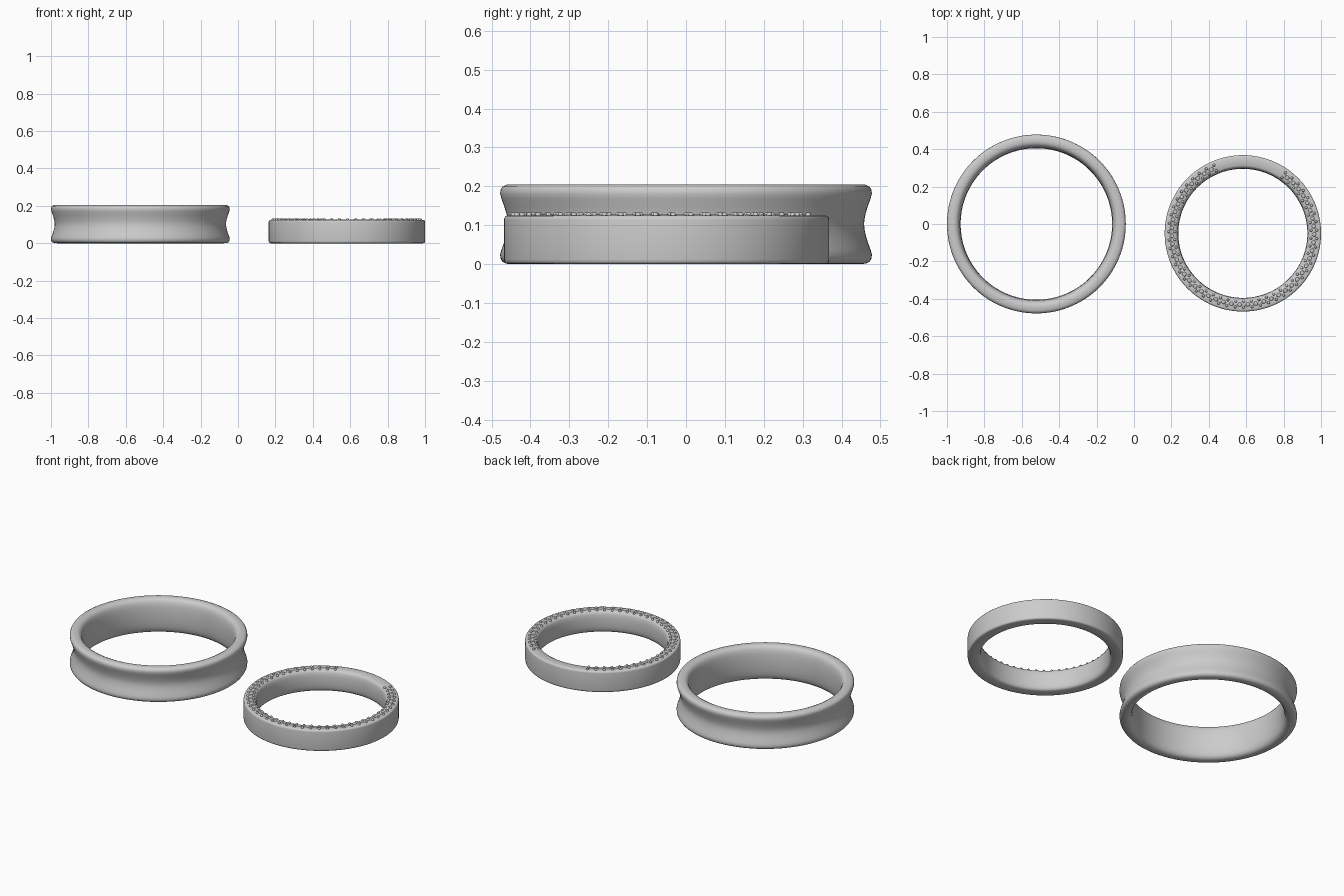
import bpy, bmesh, math
from mathutils import Matrix

if "Cube" in bpy.data.objects:
    bpy.data.objects.remove(bpy.data.objects["Cube"])


def finish(bm, name, loc, angle):
    bmesh.ops.recalc_face_normals(bm, faces=bm.faces)
    me = bpy.data.meshes.new(name)
    bm.to_mesh(me)
    bm.free()
    ob = bpy.data.objects.new(name, me)
    bpy.context.collection.objects.link(ob)
    ob.location = loc
    bpy.ops.object.select_all(action='DESELECT')
    ob.select_set(True)
    bpy.context.view_layer.objects.active = ob
    bpy.ops.object.shade_smooth_by_angle(angle=math.radians(angle))
    return ob


def band(name, profile, loc, seg=160):
    # Revolve a closed (radius, height) profile around z
    bm = bmesh.new()
    rings = []
    for i in range(seg):
        a = 2 * math.pi * i / seg
        rings.append([bm.verts.new((r * math.cos(a), r * math.sin(a), z)) for r, z in profile])
    n = len(profile)
    for i in range(seg):
        p, q = rings[i], rings[(i + 1) % seg]
        for j in range(n):
            k = (j + 1) % n
            bm.faces.new((p[j], q[j], q[k], p[k]))
    return finish(bm, name, loc, 40)


def mirrored(half, h):
    # Lower half of a profile, inside to outside, mirrored to the top
    return half + [(r, h - z) for r, z in reversed(half) if abs(z - h / 2) > 1e-5]


# Wide ring: concave outside, softly domed inside
H = 0.205
half = [(0.405, H / 2), (0.406, 0.07), (0.409, 0.04), (0.414, 0.02), (0.422, 0.007), (0.434, 0.001),
        (0.445, 0), (0.462, 0.001), (0.472, 0.006), (0.477, 0.014), (0.478, 0.024), (0.475, 0.036),
        (0.468, 0.055), (0.462, 0.075), (0.459, 0.09), (0.458, H / 2)]
# the first point is the shared inside middle, the last the outside middle
band("wide_ring", half + [(r, H - z) for r, z in reversed(half[1:-1])], (-0.522, 0, 0))

# Narrow ring: straight outside, softly domed inside
h = 0.125
half = [(0.345, h / 2), (0.346, 0.035), (0.349, 0.016), (0.354, 0.005), (0.362, 0.0), (0.408, 0.0),
        (0.414, 0.002), (0.417, 0.006), (0.418, 0.012), (0.418, h / 2)]
loc = (0.582, -0.05, 0)
band("narrow_ring", half + [(r, h - z) for r, z in reversed(half[1:-1])], loc)

# Paved stones and beads on the top edge, leaving a gap at the back
COUNT, START, END = 46, math.radians(113), math.radians(415)
step = (END - START) / COUNT
stones, beads = bmesh.new(), bmesh.new()
for i in range(COUNT + 1):
    a = START + i * step
    for r in (0.365, 0.396):
        m = Matrix.Rotation(a, 4, 'Z') @ Matrix.Translation((r, 0, h + 0.0005))
        bmesh.ops.create_uvsphere(beads, u_segments=10, v_segments=6, radius=0.0075, matrix=m)
    if i < COUNT:
        m = Matrix.Rotation(a + step / 2, 4, 'Z') @ Matrix.Translation((0.3805, 0, h))
        bmesh.ops.create_cone(stones, cap_ends=True, segments=16, radius1=0.017, radius2=0.010,
                              depth=0.005, matrix=m)
finish(beads, "setting_beads", loc, 60)
finish(stones, "stones", loc, 15)
